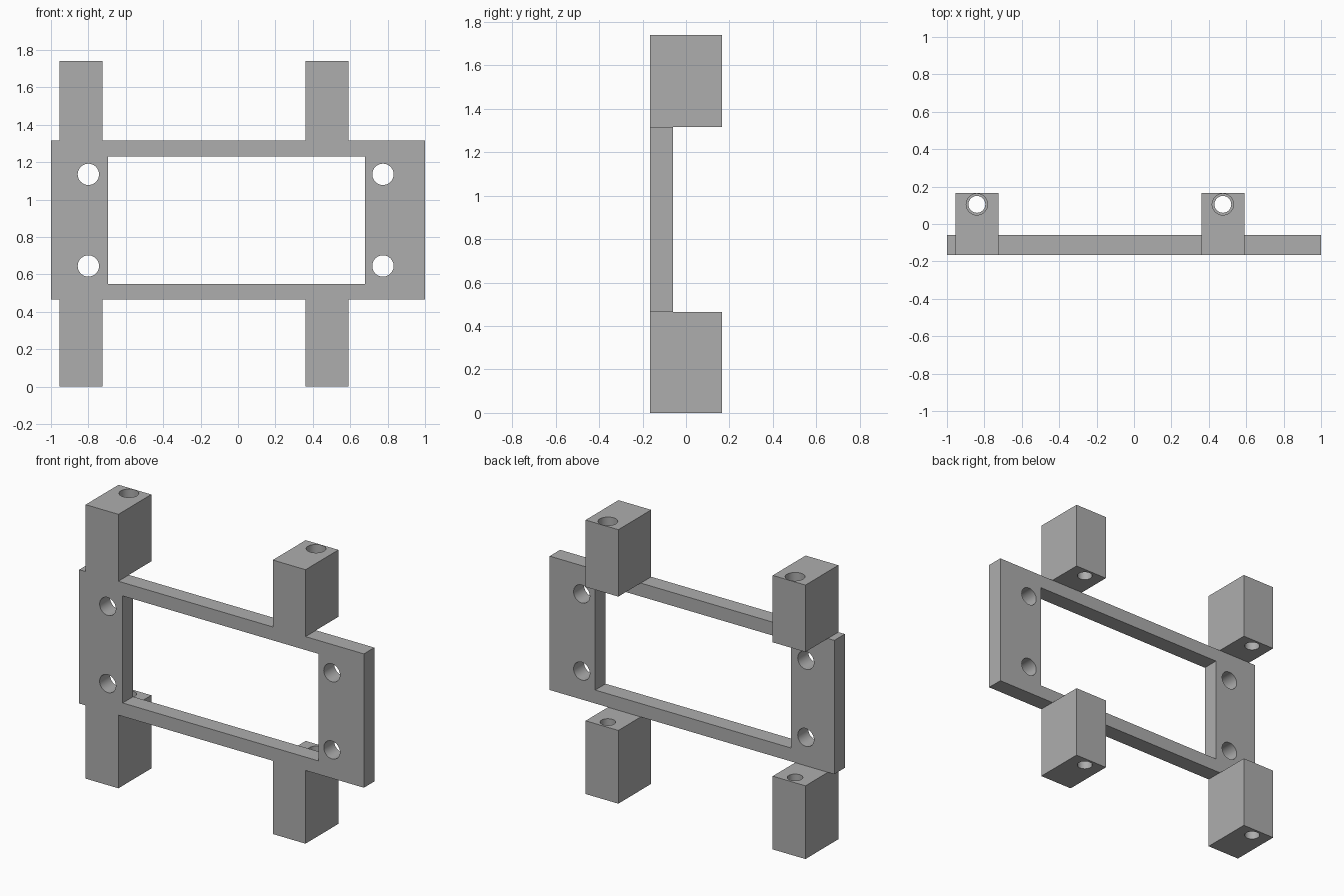
import bpy, bmesh, math
from mathutils import Matrix

if "Cube" in bpy.data.objects:
    bpy.data.objects.remove(bpy.data.objects["Cube"])

grey = bpy.data.materials.new("plain grey")
grey.use_nodes = True
COLOUR = (0.42, 0.42, 0.42, 1)
grey.diffuse_color = COLOUR
grey.node_tree.nodes["Principled BSDF"].inputs["Base Color"].default_value = COLOUR


def finish(name, bm):
    mesh = bpy.data.meshes.new(name)
    bm.to_mesh(mesh)
    bm.free()
    mesh.materials.append(grey)
    obj = bpy.data.objects.new(name, mesh)
    bpy.context.scene.collection.objects.link(obj)
    return obj


def box(name, x, y, z):
    """Box from (low, high) pairs on each axis."""
    bm = bmesh.new()
    bmesh.ops.create_cube(bm, size=1)
    for v in bm.verts:
        v.co = [lo + (c + 0.5) * (hi - lo) for c, (lo, hi) in zip(v.co, (x, y, z))]
    return finish(name, bm)


def rod(name, radius, depth, centre, along_y=False):
    bm = bmesh.new()
    turn = Matrix.Rotation(math.pi / 2, 4, "X") if along_y else Matrix()
    bmesh.ops.create_cone(bm, cap_ends=True, segments=48, radius1=radius, radius2=radius,
                          depth=depth, matrix=Matrix.Translation(centre) @ turn)
    return finish(name, bm)


def combine(target, other, operation):
    mod = target.modifiers.new(operation.lower(), "BOOLEAN")
    mod.operation = operation
    mod.solver = "EXACT"
    mod.object = other
    bpy.context.view_layer.objects.active = target
    bpy.ops.object.modifier_apply(modifier=mod.name)
    bpy.data.objects.remove(other)


FRONT, PLATE_BACK, BACK = -0.165, -0.06, 0.165
LOW, HIGH, TOP = 0.465, 1.315, 1.74

# Plate with its rectangular window
frame = box("mounting_frame", (-1, 1), (FRONT, PLATE_BACK), (LOW, HIGH))
combine(frame, box("window_cutter", (-0.695, 0.68), (-1, 1), (0.55, 1.23)), "DIFFERENCE")

# Screw holes through the plate
for x in (-0.8, 0.775):
    for z in (0.645, 1.135):
        combine(frame, rod("screw_hole", 0.057, 1, (x, 0, z), True), "DIFFERENCE")

# Upper and lower blocks, each with a vertical bore, wider at the very top
for x in (-0.84, 0.475):
    for z in ((0, LOW), (HIGH, TOP)):
        combine(frame, box("block", (x - 0.115, x + 0.115), (FRONT, BACK), z), "UNION")
    combine(frame, rod("bore", 0.045, 4, (x, 0.105, 1)), "DIFFERENCE")
    combine(frame, rod("counterbore", 0.057, 0.5, (x, 0.105, TOP)), "DIFFERENCE")

# Merge coplanar faces and shade the bores smoothly
bm = bmesh.new()
bm.from_mesh(frame.data)
bmesh.ops.remove_doubles(bm, verts=bm.verts, dist=1e-5)
bmesh.ops.dissolve_limit(bm, angle_limit=0.01, verts=bm.verts, edges=bm.edges)
bm.to_mesh(frame.data)
bm.free()
bpy.ops.object.select_all(action="DESELECT")
frame.select_set(True)
bpy.context.view_layer.objects.active = frame
bpy.ops.object.shade_smooth_by_angle(angle=math.radians(30))
